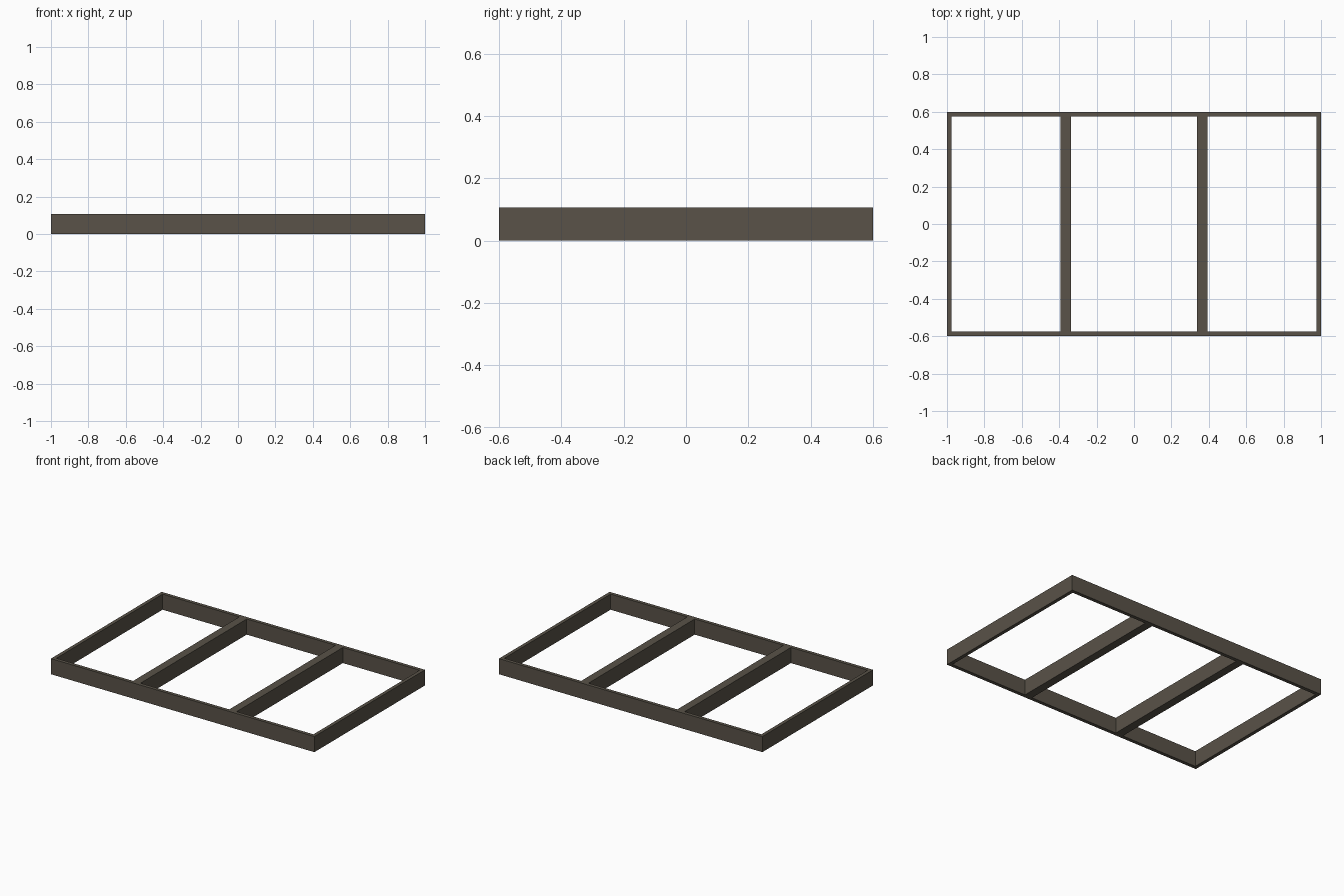
import bpy

if "Cube" in bpy.data.objects:
    bpy.data.objects.remove(bpy.data.objects["Cube"])

# Overall sizes
L, W, H = 2.0, 1.2, 0.107
T = 0.024          # outer board thickness
BAR_X, BAR_W = 0.365, 0.056

wood = bpy.data.materials.new("dark_wood")
wood.diffuse_color = (0.1, 0.085, 0.065, 1)
wood.use_nodes = True
wood.node_tree.nodes["Principled BSDF"].inputs["Base Color"].default_value = wood.diffuse_color


def board(name, x, y, sx, sy):
    """Upright board standing on z = 0."""
    bpy.ops.mesh.primitive_cube_add(size=1, location=(x, y, H / 2))
    ob = bpy.context.object
    ob.name = name
    ob.scale = (sx, sy, H)
    bpy.ops.object.transform_apply(location=False, rotation=False, scale=True)
    ob.data.materials.append(wood)


# Long rails, front and back
for name, s in (("front_rail", -1), ("back_rail", 1)):
    board(name, 0, s * (W - T) / 2, L, T)

# End rails and thicker cross bars, fitted between the long rails
for side, s in (("left", -1), ("right", 1)):
    board(side + "_end_rail", s * (L - T) / 2, 0, T, W - 2 * T)
    board(side + "_cross_bar", s * BAR_X, 0, BAR_W, W - 2 * T)
